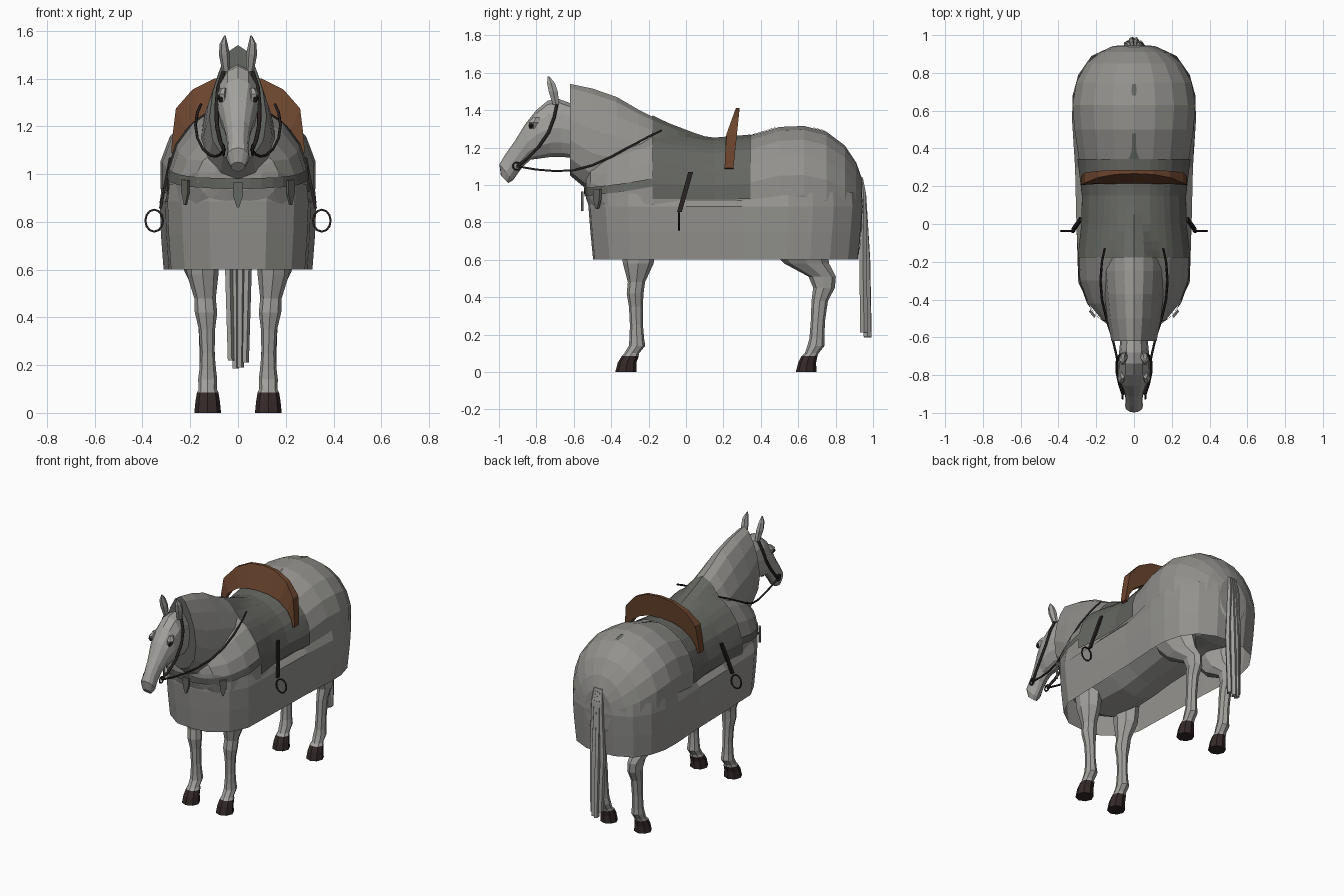
import bpy, bmesh, math
from mathutils import Vector
from mathutils.bvhtree import BVHTree

if "Cube" in bpy.data.objects:
    bpy.data.objects.remove(bpy.data.objects["Cube"])


def mat(name, r, g, b):
    m = bpy.data.materials.new(name)
    m.diffuse_color = (r, g, b, 1)
    m.use_nodes = True
    m.node_tree.nodes["Principled BSDF"].inputs["Base Color"].default_value = m.diffuse_color
    return m


CLOTH = mat("light grey cloth", .29, .285, .27)
COAT = mat("grey coat", .36, .355, .34)
PAD = mat("dark grey cloth", .13, .135, .12)
HOOF = mat("dark hoof", .035, .022, .022)
BROWN = mat("brown leather", .15, .06, .028)
BLACK = mat("black leather", .02, .016, .015)


def loft(name, rings, mats, caps=True, closed=True, rule=None):
    """Skin a list of equal-length point rings."""
    bm = bmesh.new()
    vs = [[bm.verts.new(p) for p in r] for r in rings]
    n = len(rings[0])
    for a, b in zip(vs, vs[1:]):
        for i in range(n if closed else n - 1):
            j = (i + 1) % n
            bm.faces.new((a[i], a[j], b[j], b[i]))
    if caps:
        bm.faces.new(vs[0])
        bm.faces.new(vs[-1])
    bmesh.ops.recalc_face_normals(bm, faces=bm.faces)
    if rule:
        for f in bm.faces:
            f.material_index = rule(f.calc_center_median())
    me = bpy.data.meshes.new(name)
    bm.to_mesh(me)
    bm.free()
    for m in mats:
        me.materials.append(m)
    ob = bpy.data.objects.new(name, me)
    bpy.context.collection.objects.link(ob)
    return ob


def slices(secs, egg=0, n=14):
    """Sections from top y,z, bottom y,z and half width."""
    out = []
    for yt, zt, yb, zb, w in secs:
        ring = []
        for i in range(n):
            a = 2 * math.pi * i / n
            c = math.cos(a)
            ring.append((w * math.sin(a) * (1 - egg * c),
                         (yt + yb) / 2 + (yt - yb) / 2 * c,
                         (zt + zb) / 2 + (zt - zb) / 2 * c))
        out.append(ring)
    return out


def tube(name, pts, r, m, cyclic=False):
    cu = bpy.data.curves.new(name, 'CURVE')
    cu.dimensions = '3D'
    cu.bevel_depth = r
    cu.bevel_resolution = 1
    sp = cu.splines.new('POLY')
    sp.points.add(len(pts) - 1)
    for p, q in zip(sp.points, pts):
        p.co = (*q, 1)
    sp.use_cyclic_u = cyclic
    cu.materials.append(m)
    ob = bpy.data.objects.new(name, cu)
    bpy.context.collection.objects.link(ob)


# Covered trunk: y, bottom, top, half width
T = [(-.535, .93, 1.06, .1), (-.51, .86, 1.12, .17), (-.42, .68, 1.19, .245), (-.3, .62, 1.25, .288),
     (-.18, .62, 1.29, .295), (0, .62, 1.265, .275), (.15, .64, 1.245, .272), (.34, .66, 1.26, .295),
     (.5, .68, 1.31, .32), (.63, .68, 1.315, .33), (.75, .66, 1.285, .31), (.85, .66, 1.21, .255),
     (.91, .68, 1.12, .18), (.942, .75, 1.03, .1)]
trunk = loft("trunk", slices([(y, t, y, b, w) for y, b, t, w in T], 0, 18), [CLOTH, COAT],
             rule=lambda c: 1 if c.z < .8 else 0)

# Neck hood with a dark lining at its mouth
N = [(-.62, 1.05, 1.54, .115), (-.5, .95, 1.515, .137), (-.37, .93, 1.47, .15), (-.25, .95, 1.40, .16),
     (-.1, 1.0, 1.325, .15), (.05, 1.05, 1.268, .09)]
neck = loft("neck_hood", slices([(y, t, y, b, w) for y, b, t, w in N], .3), [CLOTH, PAD],
            rule=lambda c: 1 if c.y < -.61 else 0)

# Skirt: stacked plan outlines, open below, tucked in along the flanks
P = [(0, -.522), (.12, -.512), (.235, -.43), (.295, -.31), (.305, 0), (.312, .3), (.328, .55), (.325, .68),
     (.295, .79), (.225, .89), (.11, .943), (0, .947)]
P += [(-x, y) for x, y in P[-2:0:-1]]


def tuck(y):
    return max(0, 1 - ((y - .13) / .46) ** 2)


rings = [[(x * sx, .2 + (y - .2) * sy, z) for x, y in P] for z, sx, sy in
         ((.6, .95, .965), (.75, .985, .985), (.885, 1, 1))]
rings.append([(x * (.985 - .1 * tuck(y)), .2 + (y - .2) * .992, .96 - .045 * tuck(y)) for x, y in P])
loft("skirt", rings, [CLOTH], caps=False)

# Head
H = [(-.6, 1.43, -.58, 1.14, .07), (-.68, 1.46, -.66, 1.15, .078), (-.74, 1.45, -.72, 1.15, .086),
     (-.80, 1.40, -.79, 1.14, .084), (-.86, 1.325, -.83, 1.135, .068), (-.915, 1.235, -.87, 1.1, .051),
     (-.965, 1.165, -.9, 1.06, .044), (-.998, 1.11, -.925, 1.025, .048), (-.99, 1.05, -.95, 1.01, .03)]
loft("head", slices(H, -.05, 12), [COAT])


# Upright parts: z, x, y, x radius, y radius
def pillar(name, secs, m, s=1, n=8, rule=None):
    rings = [[(s * (x + rx * math.cos(2 * math.pi * i / n)), y + ry * math.sin(2 * math.pi * i / n), z)
              for i in range(n)] for z, x, y, rx, ry in secs]
    return loft(name, rings, m, rule=rule)


FRONT = [(0, .127, -.322, .056, .056), (.05, .127, -.315, .051, .05), (.085, .127, -.298, .045, .045),
         (.1, .127, -.29, .038, .04), (.14, .127, -.262, .04, .044), (.18, .127, -.263, .035, .039),
         (.25, .128, -.265, .03, .035), (.35, .13, -.268, .034, .037), (.42, .134, -.272, .047, .045),
         (.48, .138, -.265, .045, .046), (.58, .148, -.255, .066, .082), (.8, .15, -.26, .08, .11)]
BACK = [(0, .127, .642, .055, .055), (.05, .127, .648, .05, .048), (.085, .127, .66, .043, .043),
        (.1, .127, .672, .037, .037), (.14, .127, .695, .04, .046), (.18, .128, .7, .034, .04),
        (.27, .13, .705, .032, .038), (.38, .132, .715, .034, .044), (.45, .135, .738, .042, .058),
        (.51, .14, .728, .044, .073), (.58, .152, .645, .066, .12), (.66, .165, .6, .09, .155),
        (.85, .17, .62, .1, .17)]
for s, side in ((1, "left"), (-1, "right")):
    for nm, sec in (("front", FRONT), ("hind", BACK)):
        pillar(f"{side}_{nm}_leg", sec, [COAT, HOOF], s, rule=lambda c: 1 if c.z < .088 else 0)
    # Ears
    pillar(f"{side}_ear", [(1.43, .05, -.695, .016, .02), (1.5, .057, -.71, .023, .028),
                           (1.545, .06, -.722, .017, .024), (1.58, .055, -.735, .003, .005)], [COAT], s, 6)
    # Brows and eyes
    pillar(f"{side}_brow", [(1.3, .06, -.815, .014, .02), (1.335, .068, -.815, .02, .03),
                            (1.36, .06, -.8, .012, .02)], [COAT], s, 6)
    pillar(f"{side}_eye", [(1.302, .07, -.83, .006, .008), (1.318, .074, -.828, .015, .016),
                           (1.334, .072, -.822, .007, .01)], [BLACK], s, 6)
    # Bridle, bit ring and rein
    tube(f"{side}_bridle", [(s * x, y, z) for x, y, z in
                            ((.06, -.69, 1.43), (.083, -.705, 1.36), (.09, -.735, 1.28), (.088, -.79, 1.2),
                             (.075, -.85, 1.14), (.058, -.9, 1.1))], .009, BLACK)
    circle = [(math.cos(i * math.pi / 6), math.sin(i * math.pi / 6)) for i in range(12)]
    tube(f"{side}_bit_ring", [(s * .06, -.905 + .02 * c, 1.1 + .02 * d) for c, d in circle], .005, BLACK, True)
    tube(f"{side}_rein", [(s * x, y, z) for x, y, z in
                          ((.06, -.905, 1.1), (.075, -.8, 1.082), (.092, -.7, 1.074), (.115, -.6, 1.078),
                           (.147, -.5, 1.105), (.17, -.4, 1.15), (.178, -.3, 1.205), (.17, -.2, 1.258),
                           (.155, -.13, 1.292))], .006, BLACK)
    # Stirrup
    loft(f"{side}_stirrup_strap", [[(s * (x + dx), y + dy, z) for dx, dy in
                                    ((-.006, -.013), (.006, -.013), (.006, .013), (-.006, .013))]
                                   for x, y, z in ((.283, .025, 1.07), (.325, -.035, .855))], [BLACK])
    tube(f"{side}_stirrup_ring", [(s * (.351 + .037 * c), -.037, .805 + .046 * d) for c, d in circle],
         .005, BLACK, True)

# Tail strands
for k, (x, dy, low) in enumerate(((-.036, -.008, .22), (-.012, .01, .185), (.012, .008, .19), (.036, -.01, .21))):
    pillar(f"tail_strand_{k + 1}", [(1.04, x * .6, .938, .01, .008), (.95, x * .8, .95, .015, .014),
                                    (.6, x * 1.1, .956 + dy, .018, .02), (low, x * .85, .962 + dy, .015, .022)],
           [COAT], 1, 5)

# Surface finder used to lay trim on the cloth
verts, polys = [], []
for ob in (trunk, neck):
    base = len(verts)
    verts += [v.co.copy() for v in ob.data.vertices]
    polys += [[base + i for i in p.vertices] for p in ob.data.polygons]
tree = BVHTree.FromPolygons(verts, polys)


def wrap(centre, d, off):
    c, d = Vector(centre), Vector(d).normalized()
    hit = tree.ray_cast(c + d * 2, -d)[0]
    return (hit if hit else c) + d * off


# Saddle cloth
angles = [math.pi * i / 24 for i in range(25)]
loft("saddle_cloth", [[wrap((0, y, .925), (math.cos(a), 0, math.sin(a)), .008) for a in angles]
                      for y in (-.178, -.14, -.09, -.04, 0, .05, .1, .15, .2, .27, .345)],
     [PAD], caps=False, closed=False)

# Dark marks along the spine
for k, spine in enumerate((((.34, .03), (.38, .014), (.43, .01), (.48, .01)),
                           ((.68, .01), (.71, .014), (.74, .01)))):
    loft(f"spine_mark_{k + 1}", [[wrap((x * w, y, 1), (0, 0, 1), .005) for x in (-1, 0, 1)] for y, w in spine],
         [PAD], caps=False, closed=False)


# Breast strap and pendants
def chest(a, dz, off):
    return wrap((0, -.17, 1.015 - .055 * math.sin(a) + dz), (math.cos(a), -math.sin(a), 0), off)


loft("breast_strap", [[chest(a, dz, .008) for a in angles] for dz in (-.022, .022)], [PAD], caps=False, closed=False)
for k, deg in enumerate((54, 90, 126)):
    a = math.radians(deg)
    p, q = chest(a - .07, -.015, .012), chest(a + .07, -.015, .012)
    mid = (p + q) / 2
    out = Vector((math.cos(a), -math.sin(a), 0)) * .014
    side = (q - p).normalized() * .022
    loft(f"pendant_{k + 1}", [[mid + Vector((0, 0, z)) + side * w * t + out * o for w, o in
                               ((-1, 0), (1, 0), (1, 1), (-1, 1))]
                              for z, t in ((.02, 1), (-.035, .95), (-.085, .2))], [PAD])

# Saddle back: outer and inner arch points, leaning rearward
OUT = [(.28, 1.09), (.272, 1.18), (.26, 1.275), (.19, 1.355), (.1, 1.4), (0, 1.412)]
INN = [(.264, 1.085), (.252, 1.135), (.22, 1.185), (.155, 1.232), (.08, 1.255), (0, 1.26)]
arch = list(zip(OUT, INN))
arch += [((-o[0], o[1]), (-i[0], i[1])) for o, i in arch[-2::-1]]


def lean(x, z, back):
    t = (z - 1.085) / .327
    return (x, .253 + .034 * t if back else .206 + .014 * t + .047 * max(0, (t - .55) / .45), z)


loft("saddle_back", [[lean(*o, 0), lean(*o, 1), lean(*i, 1), lean(*i, 0)] for o, i in arch], [BROWN])
